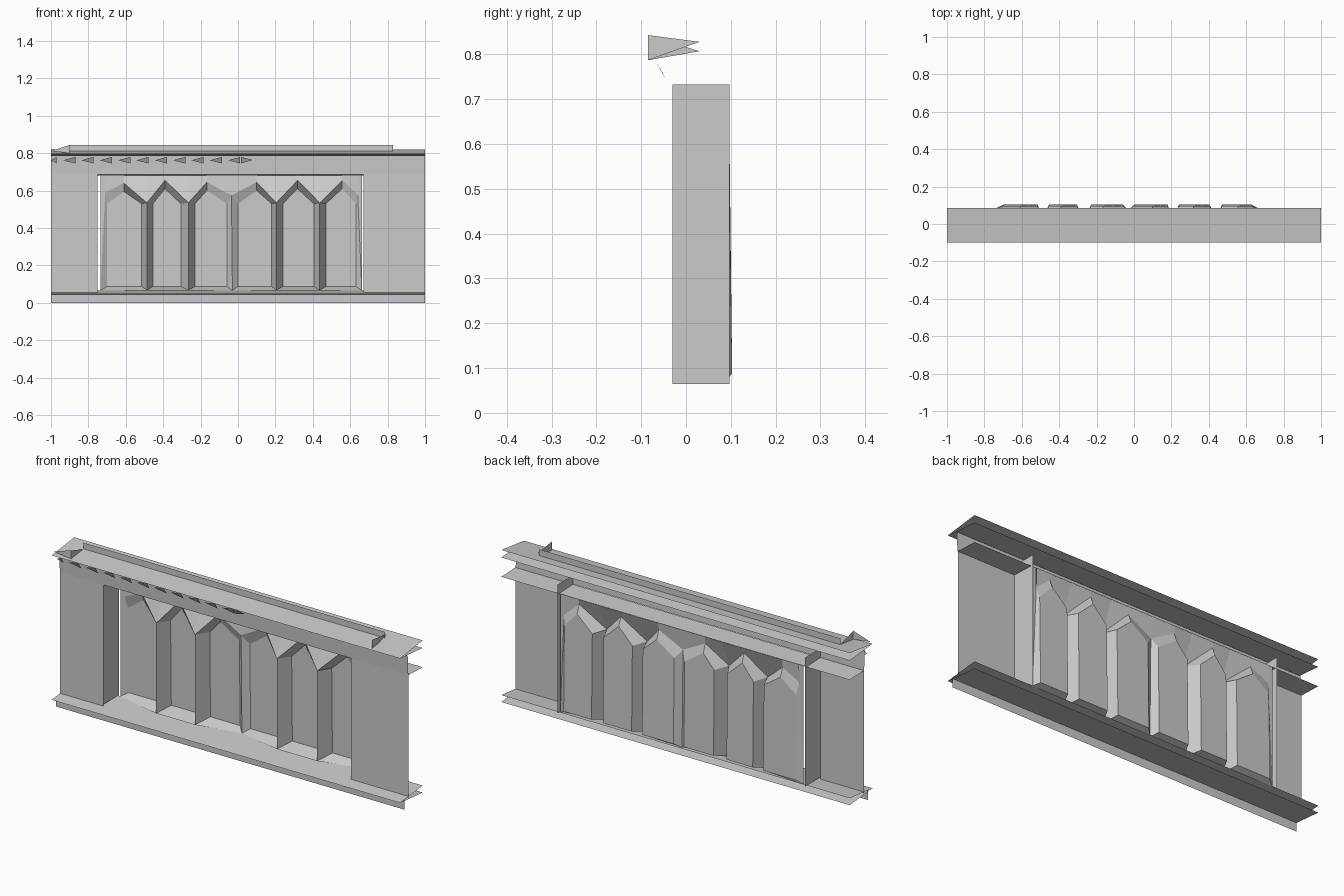
import bpy

if "Cube" in bpy.data.objects:
    bpy.data.objects.remove(bpy.data.objects["Cube"])


def mesh(name, faces):
    """Object from a list of faces, each a list of (x, y, z) corners."""
    verts, polys = [], []
    for f in faces:
        polys.append(list(range(len(verts), len(verts) + len(f))))
        verts += f
    me = bpy.data.meshes.new(name)
    me.from_pydata(verts, [], polys)
    me.update()
    ob = bpy.data.objects.new(name, me)
    bpy.context.collection.objects.link(ob)
    return ob


def strip(x0, x1, a, b):
    """Long sheet along x between two (y, z) profile points."""
    return [(x0, *a), (x1, *a), (x1, *b), (x0, *b)]


L, R = -0.75, 0.67          # opening sides
FRONT, BACK = -0.03, 0.086  # wall plane and rear sheet edge

# Flat wall beside the opening, plinth and sloping frieze
mesh("side_walls", [strip(-1, L, (FRONT, 0.05), (FRONT, 0.69)),
                    strip(R, 1, (FRONT, 0.05), (FRONT, 0.69))])
mesh("plinth", [strip(-1, 1, (-0.065, 0), (-0.065, 0.05))])
mesh("frieze", [strip(-1, 1, (-0.032, 0.685), (-0.037, 0.788))])

# Wedge ledges at base and top, and the opening's ceiling sheet
mesh("base_ledge", [strip(-1, 1, (-0.1, 0.048), (BACK, 0.067)),
                    strip(-1, 1, (-0.1, 0.048), (BACK, 0.031))])
mesh("cornice", [strip(-1, 1, (-0.1, 0.797), (BACK, 0.82)),
                 strip(-1, 1, (-0.1, 0.797), (BACK, 0.781))])
mesh("ceiling_shelf", [strip(-1, 1, (FRONT, 0.685), (BACK, 0.681))])

# Vertical reveals at both ends of the opening
mesh("opening_reveals", [[(x, FRONT, 0.065), (x, 0.097, 0.065),
                          (x, 0.097, 0.733), (x, FRONT, 0.733)] for x in (L, R)])

# Rail on the cornice with tapered end caps and a left spur
rail = [strip(-0.9, 0.83, (0.02, 0.81), (0.02, 0.844))]
rail.append([(0.83, -0.085, 0.843), (0.83, 0.03, 0.828), (0.83, -0.085, 0.787)])
rail.append([(-0.9, -0.085, 0.843), (-0.9, 0.03, 0.807), (-0.9, -0.085, 0.787)])
rail.append([(-0.9, -0.085, 0.844), (-1, -0.085, 0.812), (-0.9, -0.085, 0.80)])
mesh("cornice_rail", rail)

# Row of small triangular teeth under the cornice
teeth = []
for i in range(11):
    tip = -1.0 if i == 0 else -1.033 + 0.098 * i
    end = tip + (0.03 if i == 0 else 0.065)
    teeth.append([(tip, -0.055, 0.762), (end, -0.045, 0.745), (end, -0.065, 0.78)])
teeth.append([(0.08, -0.055, 0.764), (0.015, -0.045, 0.745), (0.015, -0.065, 0.78)])
mesh("cornice_teeth", teeth)

# Six pointed niches between protruding ridge piers
# pier: bottom x, top x, top z, ridge y
piers = [(-0.735, -0.71, 0.59, 0.085), (-0.487, -0.487, 0.535, 0.025),
         (-0.265, -0.265, 0.535, 0.025), (-0.03, -0.035, 0.575, 0.075),
         (0.205, 0.205, 0.535, 0.025), (0.437, 0.437, 0.535, 0.025),
         (0.662, 0.64, 0.58, 0.085)]
# niche: apex x, apex z, pane left, pane right
niches = [(-0.61, 0.64, -0.70, -0.515), (-0.39, 0.655, -0.455, -0.305),
          (-0.167, 0.645, -0.23, -0.06), (0.10, 0.645, 0.00, 0.18),
          (0.318, 0.655, 0.24, 0.405), (0.557, 0.655, 0.47, 0.63)]
TOP, BOT, PANE = 0.683, 0.067, 0.097
panes, reveals, spandrels = [], [], []
for i, (ax, az, pl, pr) in enumerate(niches):
    apex, apex_in = (ax, 0.08, az), (ax, PANE, az - 0.045)
    apex_top = (ax, BACK, TOP)
    head, foot = [], []
    for (bx, tx, tz, y), px in ((piers[i], pl), (piers[i + 1], pr)):
        top, bottom = (tx, y, tz), (bx, y, BOT)
        top_in, bottom_in = (px, PANE, 0.53), (px, 0.103, 0.088)
        reveals.append([top, apex, apex_in, top_in])
        reveals.append([bottom, top, top_in, bottom_in])
        spandrels.append([top, apex, apex_top, (tx, BACK, TOP)])
        head.append(top_in)
        foot += [bottom, bottom_in]
    panes.append([foot[1], foot[3], head[1], apex_in, head[0]])
    reveals.append([foot[0], foot[2], foot[3], foot[1]])
# narrow outer fillers leave the thin slits at the opening sides
for (bx, tx, tz, y) in (piers[0], piers[-1]):
    spandrels.append([(bx, y, BOT), (tx, y, tz), (tx, y, TOP), (bx, y, TOP)])
mesh("niche_panes", panes)
mesh("niche_reveals", reveals)
mesh("niche_spandrels", spandrels)
